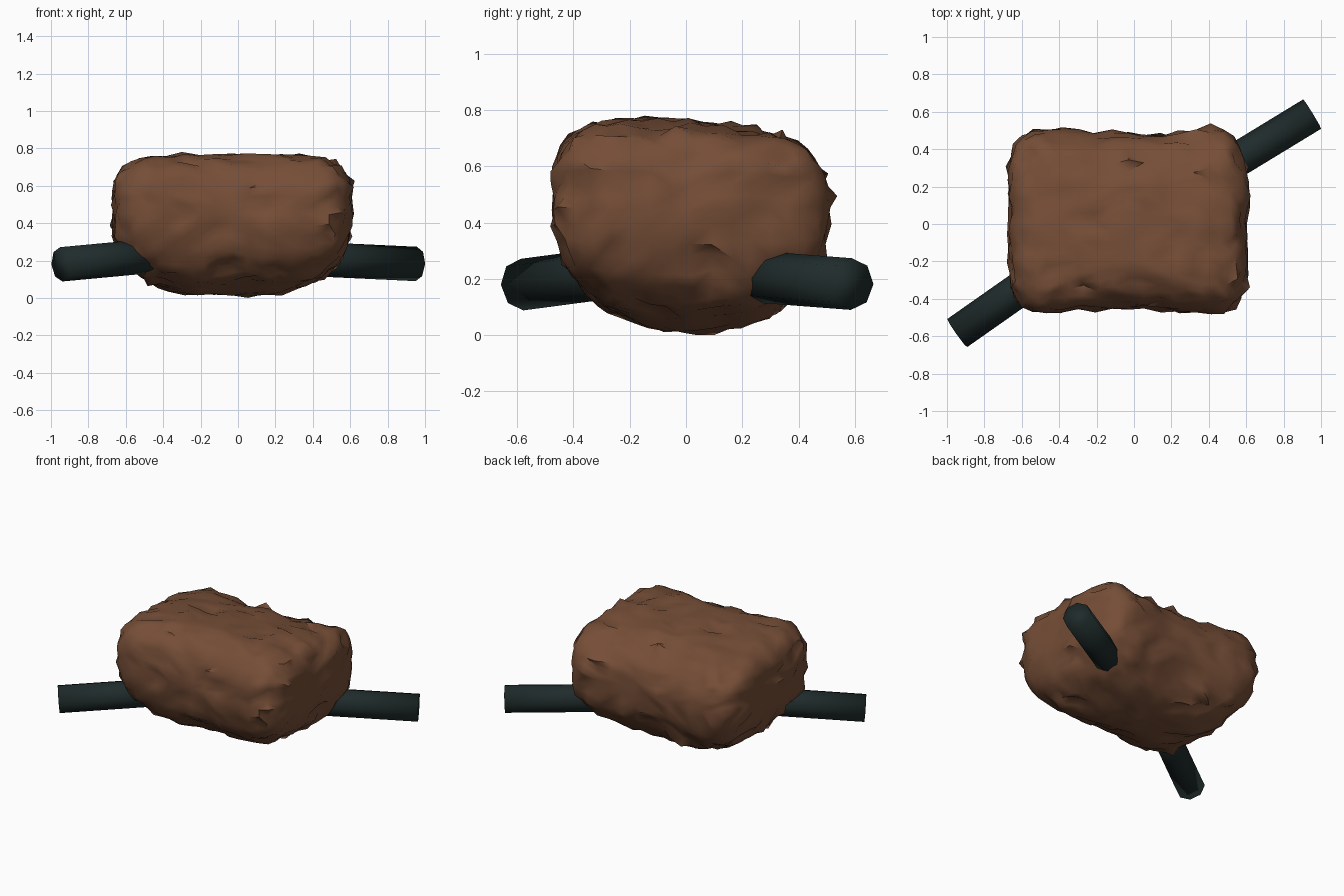
import bpy, bmesh, math, random
from mathutils import Vector, noise

random.seed(4)
if "Cube" in bpy.data.objects:
    bpy.data.objects.remove(bpy.data.objects["Cube"])


def material(name, rgb):
    m = bpy.data.materials.new(name)
    m.use_nodes = True
    m.diffuse_color = (*rgb, 1)
    m.node_tree.nodes["Principled BSDF"].inputs["Base Color"].default_value = (*rgb, 1)
    return m


def finish(bm, name, mat, angle):
    mesh = bpy.data.meshes.new(name)
    bm.to_mesh(mesh)
    bm.free()
    ob = bpy.data.objects.new(name, mesh)
    bpy.context.collection.objects.link(ob)
    mesh.materials.append(mat)
    bpy.ops.object.select_all(action="DESELECT")
    ob.select_set(True)
    bpy.context.view_layer.objects.active = ob
    bpy.ops.object.shade_smooth_by_angle(angle=math.radians(angle))
    return ob


def norm(a, b, n):
    return (abs(a) ** n + abs(b) ** n) ** (1 / n)


def lump_shape(p):
    """Squared-off pillow: flat top, rounded bottom, waisted front and back."""
    ring = norm(p.x, p.y, 6 + 2.5 * min(0, p.z))
    p = p / norm(ring, p.z, 4.5 if p.z > 0 else 2.6)
    waist = 1 - min(1, (p.x / 0.8) ** 2)
    cut = 0.2 if p.y > 0 else 0.1
    x = -0.03 + 0.63 * p.x
    y = 0.015 + 0.505 * p.y * (1 - waist * (0.09 + cut * p.z ** 2))
    z = 0.45 + (0.30 if p.z > 0 else 0.42) * p.z
    if p.z > 0:
        y *= 1 - 0.1 * p.z ** 2
        z -= 0.07 * y * p.z
    else:
        y += 0.03 * p.z ** 2
    return Vector((x, y, z))


# Lump: rounded block with soft swells, small bumps and a few sharp chips
bm = bmesh.new()
bmesh.ops.create_cube(bm, size=2)
bmesh.ops.subdivide_edges(bm, edges=bm.edges[:], cuts=13, use_grid_fill=True)
for v in bm.verts:
    v.co = lump_shape(v.co)
bmesh.ops.triangulate(bm, faces=bm.faces[:])
bm.normal_update()
moves = []
for v in bm.verts:
    swell = 0.012 * noise.noise(v.co * 3.5)
    bump = 0.022 * noise.noise(v.co * 11 + Vector((5, 2, 7)))
    chip = random.choice((-0.025, 0.025)) if random.random() < 0.06 else 0
    slide = 0.016 * noise.noise_vector(v.co * 14)
    moves.append(v.normal * (swell + bump + chip + 0.004) + slide)
for v, move in zip(bm.verts, moves):
    v.co += move
low = min(v.co.z for v in bm.verts)
for v in bm.verts:
    v.co.z -= low * max(0, 1 - v.co.z / 0.4)
finish(bm, "lump", material("brown earth", (0.18, 0.076, 0.038)), 50)

# Rods: two blunt bars leaving opposite corners
rod_mat = material("dark slate", (0.014, 0.024, 0.024))


def rod(name, outer, inner):
    outer, inner = Vector(outer), Vector(inner)
    axis = outer - inner
    bm = bmesh.new()
    bmesh.ops.create_cone(bm, cap_ends=True, segments=8, radius1=0.092,
                          radius2=0.092, depth=axis.length)
    ob = finish(bm, name, rod_mat, 180)
    ob.location = (outer + inner) / 2
    ob.rotation_euler = axis.to_track_quat("Z", "Y").to_euler()


rod("right_rod", (-0.945, -0.583, 0.18), (-0.30, -0.13, 0.24))
rod("left_rod", (0.953, 0.588, 0.182), (0.25, 0.16, 0.215))
